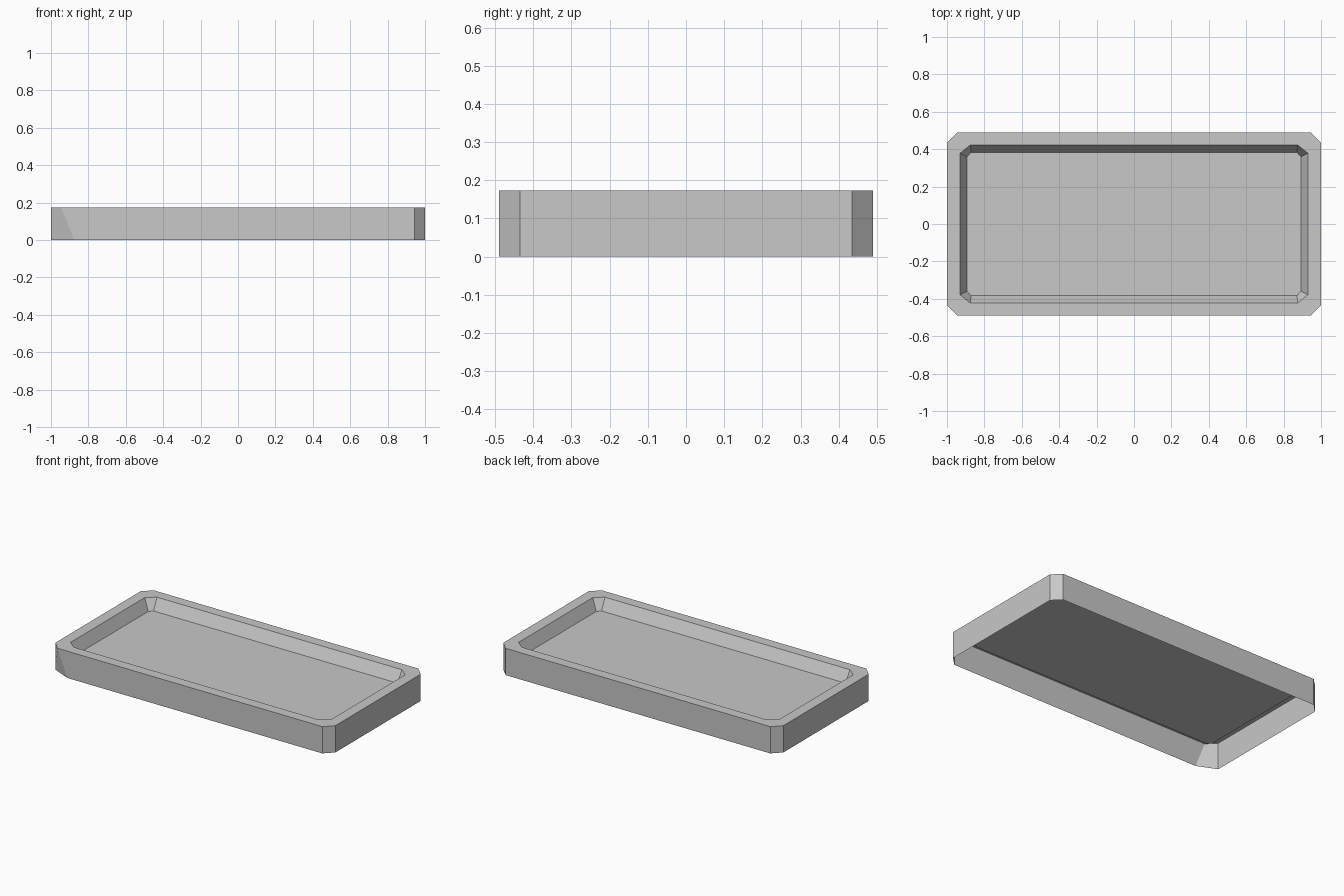
import bpy
import bmesh

cube = bpy.data.objects.get("Cube")
if cube:
    bpy.data.objects.remove(cube, do_unlink=True)

# Single grey material
grey = bpy.data.materials.new("light_grey")
grey.use_nodes = True
colour = (0.58, 0.58, 0.58, 1.0)
grey.diffuse_color = colour
grey.node_tree.nodes["Principled BSDF"].inputs["Base Color"].default_value = colour


def octagon(bm, half_x, half_y, cut_x, cut_y, z):
    """Ring of a rectangle with clipped corners, starting at the front right."""
    points = []
    for sx, sy in ((1, -1), (1, 1), (-1, 1), (-1, -1)):
        along_y = (sx * half_x, sy * (half_y - cut_y), z)
        along_x = (sx * (half_x - cut_x), sy * half_y, z)
        points += [along_x, along_y] if sx * sy < 0 else [along_y, along_x]
    return [bm.verts.new(p) for p in points]


def bridge(bm, lower, upper):
    for i in range(len(lower)):
        j = (i + 1) % len(lower)
        bm.faces.new((lower[i], lower[j], upper[j], upper[i]))


# Shallow tray: outer wall, rim, sloped inner wall and raised floor, open below
bm = bmesh.new()
foot = octagon(bm, 1.0, 0.49, 0.055, 0.055, 0.0)
rim_outer = octagon(bm, 1.0, 0.49, 0.055, 0.055, 0.173)
rim_inner = octagon(bm, 0.93, 0.423, 0.055, 0.045, 0.173)
floor = octagon(bm, 0.893, 0.383, 0.022, 0.023, 0.1)

# One foot corner is cut back further than the others
foot[-1].co.x = -0.875

rings = [foot, rim_outer, rim_inner, floor]
for lower, upper in zip(rings, rings[1:]):
    bridge(bm, lower, upper)
bm.faces.new(floor)

mesh = bpy.data.meshes.new("tray")
bm.to_mesh(mesh)
bm.free()
mesh.materials.append(grey)
tray = bpy.data.objects.new("tray", mesh)
bpy.context.collection.objects.link(tray)
